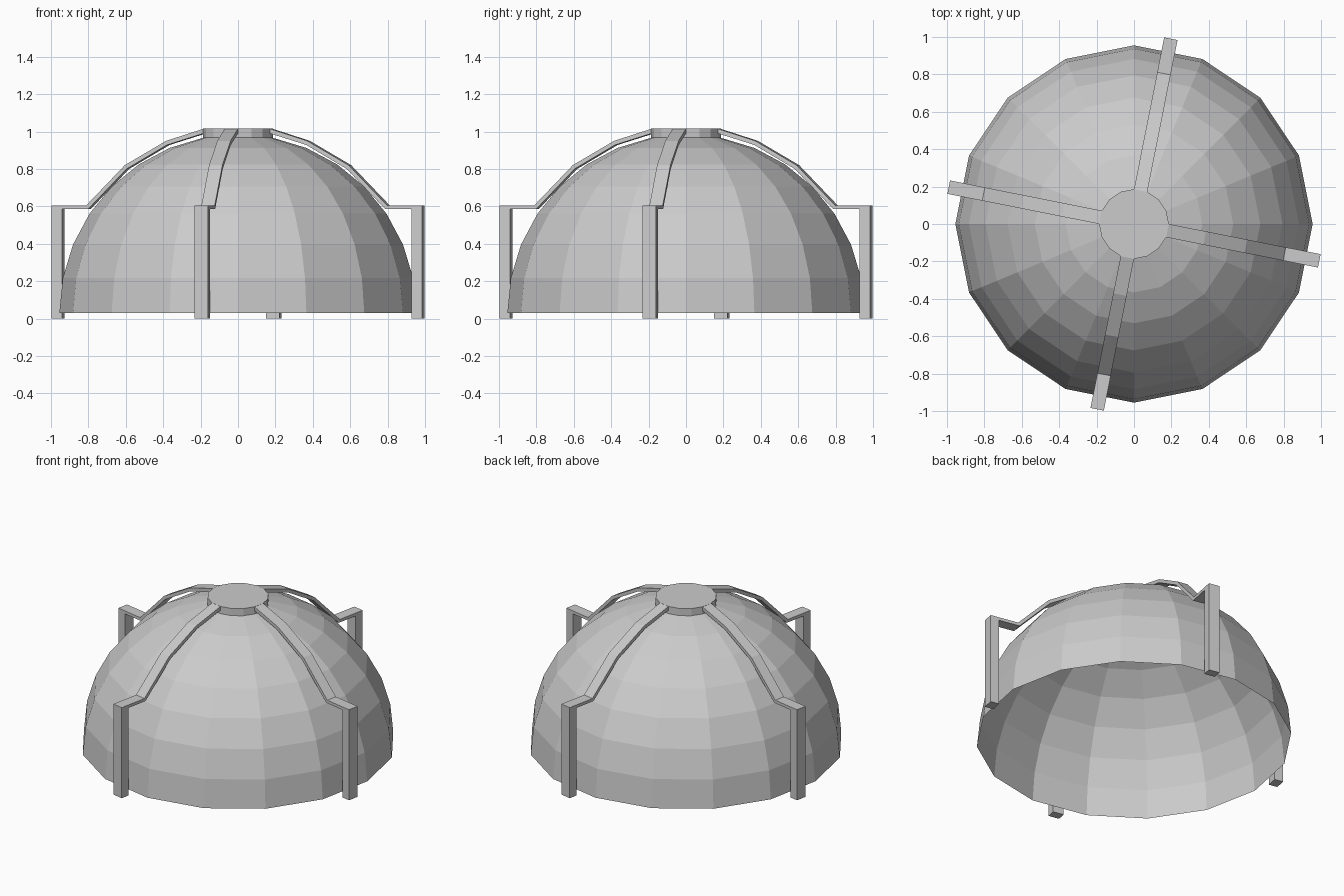
import bpy, bmesh, math
from mathutils import Matrix, Vector

cube = bpy.data.objects.get("Cube")
if cube:
    bpy.data.objects.remove(cube, do_unlink=True)

SIDES = 16
RADIUS = 0.955
BASE_Z = 0.03
STEP = math.pi / SIDES
CAP_R = RADIUS * math.sin(STEP)
CAP_Z = BASE_Z + RADIUS * math.cos(STEP)
TOP_Z = 1.015
HALF_WIDTH = CAP_R * math.sin(STEP)

grey = bpy.data.materials.new("plain_grey")
grey.use_nodes = True
colour = (0.6, 0.6, 0.6, 1)
grey.diffuse_color = colour
grey.node_tree.nodes["Principled BSDF"].inputs["Base Color"].default_value = colour


def finish(bm, name, fix_normals=True):
    if fix_normals:
        bmesh.ops.recalc_face_normals(bm, faces=bm.faces)
    mesh = bpy.data.meshes.new(name)
    bm.to_mesh(mesh)
    bm.free()
    mesh.materials.append(grey)
    obj = bpy.data.objects.new(name, mesh)
    bpy.context.scene.collection.objects.link(obj)
    return obj


# Open faceted dome: upper half of a sphere without its pole
bm = bmesh.new()
bmesh.ops.create_uvsphere(bm, u_segments=SIDES, v_segments=SIDES, radius=RADIUS)
pole_z = RADIUS * math.cos(STEP / 2)
unwanted = [v for v in bm.verts if v.co.z < -0.01 or v.co.z > pole_z]
bmesh.ops.delete(bm, geom=unwanted, context='VERTS')
bmesh.ops.translate(bm, verts=bm.verts, vec=(0, 0, BASE_Z))
finish(bm, "dome", False)

# Hub on top of the dome
bm = bmesh.new()
bmesh.ops.create_cone(bm, cap_ends=True, segments=SIDES, radius1=CAP_R,
                      radius2=CAP_R, depth=TOP_Z - CAP_Z)
bmesh.ops.translate(bm, verts=bm.verts, vec=(0, 0, (TOP_Z + CAP_Z) / 2))
# Line the corners up with those of the dome
corner = min((math.atan2(v.co.y, v.co.x) for v in bm.verts), key=abs)
bmesh.ops.rotate(bm, verts=bm.verts, matrix=Matrix.Rotation(-corner, 3, 'Z'))
finish(bm, "top_hub")

# Side outline of one rib and its post, as (distance from axis, height)
outline = [(0.18, TOP_Z), (0.385, 0.95), (0.61, 0.82), (0.82, 0.605),
           (1.01, 0.605), (1.01, 0), (0.952, 0), (0.952, 0.585),
           (0.81, 0.585), (0.60, 0.80), (0.38, 0.928), (0.18, 0.99)]


def rib(name, angle):
    bm = bmesh.new()
    face = bm.faces.new([bm.verts.new((r, -HALF_WIDTH, z)) for r, z in outline])
    side = bmesh.ops.extrude_face_region(bm, geom=[face], use_keep_orig=True)
    moved = [g for g in side["geom"] if isinstance(g, bmesh.types.BMVert)]
    bmesh.ops.translate(bm, verts=moved, vec=Vector((0, 2 * HALF_WIDTH, 0)))
    bmesh.ops.rotate(bm, verts=bm.verts, matrix=Matrix.Rotation(angle, 3, 'Z'))
    finish(bm, name)


# Four ribs, each centred on a side of the hub
for i, place in enumerate(("left", "back", "right", "front")):
    rib(place + "_rib", i * math.pi / 2 - STEP)
